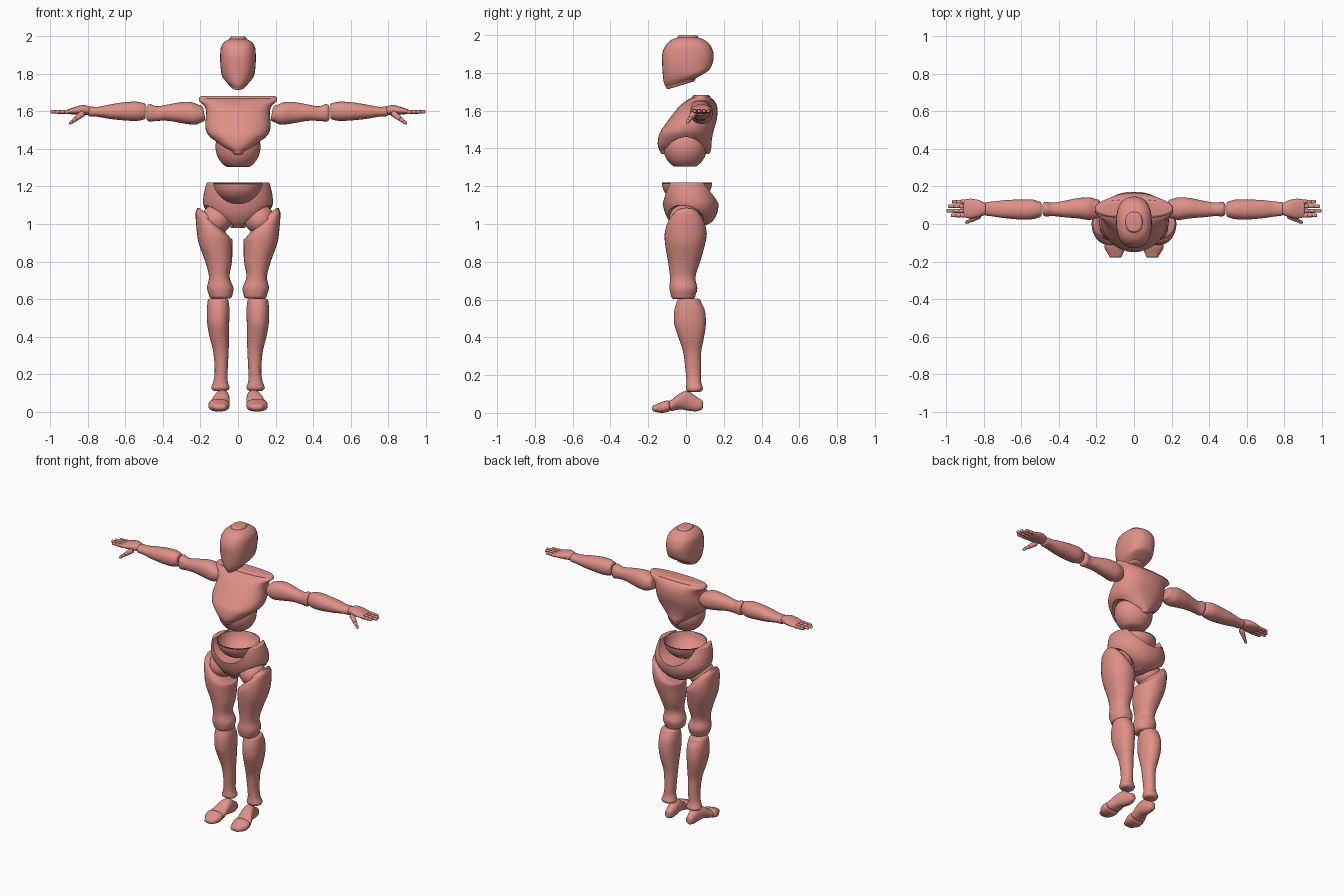
import bpy, bmesh, math
from mathutils import Vector, Matrix

if "Cube" in bpy.data.objects:
    bpy.data.objects.remove(bpy.data.objects["Cube"])

SKIN = bpy.data.materials.new("salmon")
SKIN.diffuse_color = (0.74, 0.28, 0.24, 1)
SKIN.use_nodes = True
SKIN.node_tree.nodes["Principled BSDF"].inputs["Base Color"].default_value = SKIN.diffuse_color
AXES = {'z': (2, 0, 1), 'x': (0, 1, 2), 'y': (1, 0, 2)}


def finish(name, bm, mirror=False, angle=45):
    bmesh.ops.recalc_face_normals(bm, faces=bm.faces)
    me = bpy.data.meshes.new(name)
    bm.to_mesh(me)
    bm.free()
    me.materials.append(SKIN)
    ob = bpy.data.objects.new(name, me)
    bpy.context.collection.objects.link(ob)
    smooth(ob, angle)
    if mirror:
        ob.modifiers.new("Mirror", 'MIRROR')
    return ob


def smooth(ob, angle=45):
    for p in ob.data.polygons:
        p.use_smooth = True
    ob.data.set_sharp_from_angle(angle=math.radians(angle))


def loft(name, rings, axis='z', r=0.02, power=2.2, mirror=False, n=32, steps=5, matrix=None):
    """Rings are (t, a0, a1, b0, b1, slope_a, slope_b, taper); ends are rounded by r."""
    R = [list(k) + [0] * (8 - len(k)) for k in rings]
    P = [R[0]] + R + [R[-1]]
    full = []
    for i in range(1, len(P) - 2):
        for s in range(steps):
            u = s / steps
            full.append([0.5 * (2 * b + (c - a) * u + (2 * a - 5 * b + 4 * c - d) * u * u
                                + (3 * b - a - 3 * c + d) * u ** 3)
                         for a, b, c, d in zip(P[i - 1], P[i], P[i + 1], P[i + 2])])
    full.append(R[-1])
    sign = 1 if R[-1][0] > R[0][0] else -1

    def cap(k, direction):
        out = []
        for deg in (25, 50, 75, 90):
            c = r * (1 - math.cos(math.radians(deg)))
            t = k[0] + direction * r * math.sin(math.radians(deg))
            out.append([t, k[1] + c, k[2] - c, k[3] + c, k[4] - c] + k[5:])
        return out
    full = cap(R[0], -sign)[::-1] + full + cap(R[-1], sign)
    bm = bmesh.new()
    loops = []
    for t, a0, a1, b0, b1, sa, sb, taper in full:
        loop = []
        for j in range(n):
            th = 2 * math.pi * j / n
            ca, cb = math.cos(th), math.sin(th)
            u = math.copysign(abs(ca) ** (2 / power), ca)
            v = math.copysign(abs(cb) ** (2 / power), cb)
            da = u * (a1 - a0) / 2 * (1 + taper * v)
            db = v * (b1 - b0) / 2
            co = [0, 0, 0]
            it, ia, ib = AXES[axis]
            co[it] = t + sa * da + sb * db
            co[ia] = (a0 + a1) / 2 + da
            co[ib] = (b0 + b1) / 2 + db
            loop.append(bm.verts.new(co))
        loops.append(loop)
    for A, B in zip(loops, loops[1:]):
        for j in range(n):
            k = (j + 1) % n
            bm.faces.new((A[j], A[k], B[k], B[j]))
    bm.faces.new(loops[0])
    bm.faces.new(loops[-1])
    if matrix:
        bm.transform(matrix)
    return finish(name, bm, mirror)


def ball(name, center, radii, below=None, above=None, capped=True, mirror=False):
    """Ellipsoid, optionally sliced flat below or above a height."""
    bm = bmesh.new()
    bmesh.ops.create_uvsphere(bm, u_segments=40, v_segments=24, radius=1)
    bm.transform(Matrix.Translation(center) @ Matrix.Diagonal((*radii, 1)))
    for h, d in ((below, -1), (above, 1)):
        if h is not None:
            res = bmesh.ops.bisect_plane(bm, geom=bm.verts[:] + bm.edges[:] + bm.faces[:],
                                         plane_co=(0, 0, h), plane_no=(0, 0, d), clear_outer=True)
            if capped:
                edges = [e for e in res['geom_cut'] if isinstance(e, bmesh.types.BMEdge)]
                bmesh.ops.contextual_create(bm, geom=edges)
    return finish(name, bm, mirror)


def rod(name, center, radius, axis):
    bm = bmesh.new()
    bmesh.ops.create_cone(bm, cap_ends=True, segments=64, radius1=radius, radius2=radius, depth=1)
    rot = Matrix.Rotation(math.pi / 2, 4, 'Y' if axis == 'x' else 'X')
    bm.transform(Matrix.Translation(center) @ rot)
    return finish(name, bm)


def cut(ob, cutter):
    m = ob.modifiers.new("Cut", 'BOOLEAN')
    m.operation, m.object, m.solver = 'DIFFERENCE', cutter, 'EXACT'
    bpy.context.view_layer.objects.active = ob
    bpy.ops.object.modifier_apply(modifier=m.name)
    bpy.data.objects.remove(cutter)
    smooth(ob, 40)


# Head, narrowing to the chin
loft("head", [
    (1.747, -.05, .05, -.105, .05, 0, .3, .35), (1.772, -.075, .075, -.116, .10, 0, .25, .25),
    (1.80, -.088, .088, -.122, .125, 0, .15, .12), (1.85, -.094, .094, -.126, .142, 0, .05),
    (1.90, -.095, .095, -.126, .146), (1.945, -.09, .09, -.108, .13),
    (1.973, -.07, .07, -.08, .10), (1.987, -.045, .045, -.045, .065)], r=.013, power=2.4)

# Ribcage with arched flanks, over a round abdomen
rib = [(1.385, .045, -.138, .13), (1.41, .09, -.148, .135), (1.44, .125, -.149, .136),
       (1.48, .162, -.14, .143), (1.52, .174, -.115, .154), (1.56, .172, -.086, .164),
       (1.60, .17, -.055, .167), (1.63, .18, -.028, .162), (1.655, .207, .005, .148),
       (1.668, .208, .03, .13)]
ribcage = loft("ribcage", [(z, -x, x, a, b) for z, x, a, b in rib], r=.014, power=2.3, n=48)
cut(ribcage, rod("arch_cutter", (0, -.002, 1.345), .115, 'x'))
ball("abdomen", (0, -.005, 1.412), (.12, .117, .125), below=1.305)

# Pelvis with waist notch and leg openings
pel = [(.985, .045, -.06, .085), (1.01, .10, -.085, .135), (1.05, .155, -.108, .162),
       (1.10, .184, -.122, .172), (1.15, .184, -.128, .163), (1.19, .176, -.128, .145),
       (1.215, .168, -.125, .135)]
pelvis = loft("pelvis", [(z, -x, x, a, b) for z, x, a, b in pel], r=.006, n=48)
cut(pelvis, rod("waist_cutter", (0, 0, 1.24), .132, 'y'))
for s in (-1, 1):
    cut(pelvis, ball("leg_cutter", (s * .16, -.02, .96), (.14, .14, .14)))
bowl = ball("waist_bowl", (0, .005, 1.22), (.134, .133, .112), above=1.22, capped=False)
bowl.modifiers.new("Shell", 'SOLIDIFY').thickness = .006
ball("hip_joints", (.115, -.005, 1.025), (.08, .085, .08), mirror=True)

# Legs
loft("thighs", [
    (.622, .03, .155, -.08, .05), (.66, .025, .165, -.087, .06), (.72, .045, .155, -.085, .05),
    (.80, .032, .175, -.095, .075), (.89, .03, .21, -.11, .10, .1), (.95, .03, .222, -.113, .11, .35),
    (.99, .04, .226, -.10, .10, .7), (1.015, .065, .22, -.078, .082, .8)], mirror=True)
loft("shins", [
    (.13, .045, .143, .0, .09), (.165, .055, .13, .002, .08), (.22, .055, .124, -.002, .08),
    (.32, .05, .132, -.015, .08), (.40, .048, .152, -.04, .095), (.47, .047, .164, -.062, .105),
    (.54, .045, .166, -.062, .10), (.585, .05, .162, -.05, .08)], mirror=True)
loft("feet", [
    (.075, .056, .104, .014, .072), (.05, .05, .108, .008, .09), (.01, .046, .118, .012, .115),
    (-.03, .045, .132, .018, .105), (-.075, .046, .152, .01, .07)], 'y', r=.014, mirror=True)
loft("toes", [
    (-.10, .045, .158, .004, .066), (-.13, .048, .156, .0, .057),
    (-.165, .062, .135, .006, .042)], 'y', r=.014, power=2.5, mirror=True)

# Arms
loft("upper_arms", [
    (.20, .03, .132, 1.545, 1.635, 0, .2), (.24, .022, .142, 1.53, 1.65, 0, .15),
    (.30, .03, .138, 1.538, 1.65), (.37, .036, .124, 1.55, 1.638), (.43, .042, .114, 1.55, 1.628),
    (.468, .04, .118, 1.545, 1.64)], 'x', mirror=True)
loft("forearms", [
    (.507, .035, .12, 1.556, 1.646), (.54, .026, .13, 1.55, 1.652), (.60, .024, .13, 1.552, 1.65),
    (.68, .03, .128, 1.56, 1.638), (.75, .04, .12, 1.572, 1.625), (.785, .044, .117, 1.572, 1.627)],
    'x', r=.015, mirror=True)

# Hands: palm, jointed fingers and thumb
loft("palms", [
    (.80, .046, .114, 1.582, 1.63), (.83, .036, .128, 1.582, 1.634),
    (.87, .03, .135, 1.584, 1.624), (.90, .034, .131, 1.586, 1.614)], 'x', r=.01, mirror=True)
for f, (y, tip) in enumerate([(.046, .975), (.07, .998), (.095, .99), (.119, .968)]):
    seg = (tip - .90) / 3
    for k in range(3):
        x, w = .90 + seg * k, .0112 - .001 * k
        loft(f"finger_{f + 1}_segment_{k + 1}", [
            (x + .004, y - w, y + w, 1.598 - w, 1.598 + w),
            (x + seg - .004, y - w, y + w, 1.598 - w, 1.598 + w)],
            'x', r=.006, n=16, steps=2, mirror=True)
base, end = Vector((.825, .045, 1.592)), Vector((.898, .006, 1.535))
aim = Matrix.Translation(base) @ (end - base).to_track_quat('Z', 'Y').to_matrix().to_4x4()
length = (end - base).length
for k, (a, b, w) in enumerate([(0, .55, .017), (.55, .8, .012), (.8, 1, .01)]):
    loft(f"thumb_segment_{k + 1}", [(a * length + .005, -w, w, -w, w),
         (b * length - .005, -w * .75, w * .75, -w * .75, w * .75)],
         r=.006, n=16, steps=2, mirror=True, matrix=aim)
